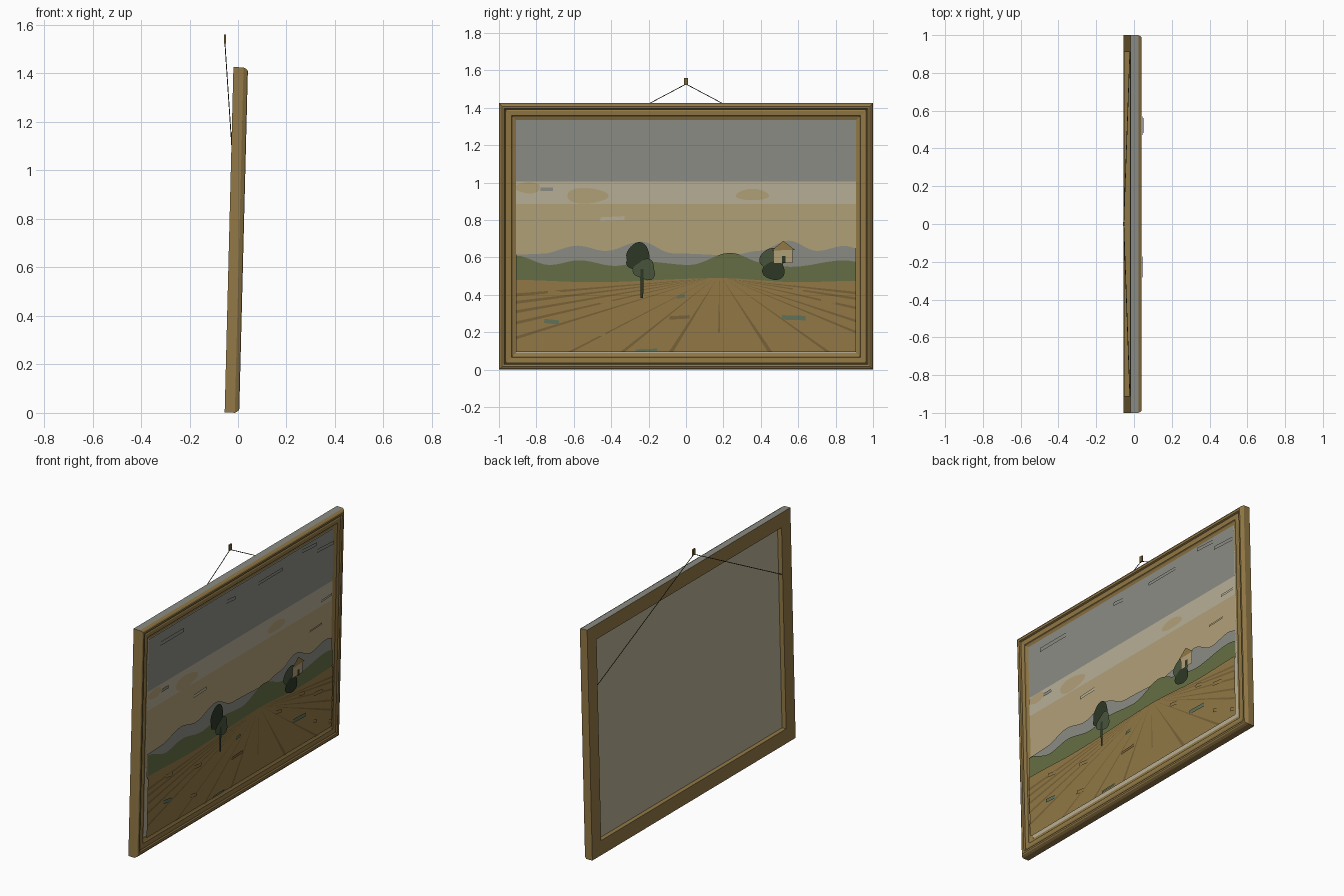
import bpy, bmesh, math
from mathutils import Matrix, Vector

if "Cube" in bpy.data.objects:
    bpy.data.objects.remove(bpy.data.objects["Cube"], do_unlink=True)


def material(name, *rgb):
    lin = [((c / 255 + 0.055) / 1.055) ** 2.4 for c in rgb] + [1]
    m = bpy.data.materials.new(name)
    m.use_nodes = True
    m.diffuse_color = lin
    m.node_tree.nodes["Principled BSDF"].inputs["Base Color"].default_value = lin
    return m


GOLD = material("ochre_gold", 146, 121, 70)
GREY = material("dusk_grey", 139, 140, 132)
PALE = material("pale_linen", 184, 175, 150)
TAN = material("warm_tan", 178, 161, 121)
GREEN = material("hill_green", 101, 111, 69)
DARK = material("dark_foliage", 46, 56, 39)
LEAF = material("leaf_green", 72, 84, 60)
BROWN = material("earth_brown", 122, 98, 56)
TEAL = material("grey_green", 98, 116, 90)

HEIGHT, RAIL, EDGE, LOW, HIGH = 1.425, 0.09, 0.91, 0.095, 1.335
# The picture leans forward from its foot; local x is depth from the back
LEAN = Matrix.Translation((-0.055, 0, 0.0015)) @ Matrix.Rotation(math.radians(1.45), 4, "Y")


def make(name, verts, faces, mats, matrix=LEAN):
    me = bpy.data.meshes.new(name)
    me.from_pydata(verts, [], faces)
    for m in mats:
        me.materials.append(m)
    ob = bpy.data.objects.new(name, me)
    ob.matrix_world = matrix
    bpy.context.collection.objects.link(ob)
    return ob


def box(name, lo, hi, mat, matrix=LEAN):
    verts = [(x, y, z) for x in (lo[0], hi[0]) for y in (lo[1], hi[1]) for z in (lo[2], hi[2])]
    faces = [(0, 1, 3, 2), (4, 6, 7, 5), (0, 4, 5, 1), (2, 3, 7, 6), (0, 2, 6, 4), (1, 5, 7, 3)]
    return make(name, verts, faces, [mat], matrix)


def plates(name, depth, outlines, mat):
    """Flat painted shapes at one depth, all facing the viewer side (+x)."""
    verts, faces = [], []
    for pts in outlines:
        area = sum(a[0] * b[1] - b[0] * a[1] for a, b in zip(pts, pts[1:] + pts[:1]))
        if area < 0:
            pts = pts[::-1]
        faces.append(range(len(verts), len(verts) + len(pts)))
        verts += [(depth, y, z) for y, z in pts]
    return make(name, verts, [tuple(f) for f in faces], [mat])


def band(z0, z1):
    return [(-EDGE, z0), (EDGE, z0), (EDGE, z1), (-EDGE, z1)]


def blob(y, z, ry, rz, wobble=0.06, n=24):
    out = []
    for i in range(n):
        a = math.tau * i / n
        r = 1 + wobble * math.sin(3 * a + y * 9)
        out.append((max(-EDGE, y + ry * r * math.cos(a)), z + rz * r * math.sin(a)))
    return out


def ridge(points, base, steps=6):
    """Rolling skyline eased between a few points, closed down to a base line."""
    line = []
    for (y0, z0), (y1, z1) in zip(points, points[1:]):
        for i in range(steps):
            t = i / steps
            line.append((y0 + (y1 - y0) * t, z0 + (z1 - z0) * (1 - math.cos(math.pi * t)) / 2))
    return line + [points[-1], (EDGE, base), (-EDGE, base)]


def stroke(y, z, w, h=0.022, slope=-0.008):
    return [(y, z), (y + w, z + slope), (y + w, z + slope + h), (y + 0.004, z + h)]


# Moulded frame: a profile (inset, depth) swept round four mitred corners
profile = [(0, 0), (0, 0.042), (0.008, 0.056), (0.016, 0.06), (0.028, 0.058), (0.034, 0.05),
           (0.042, 0.054), (0.066, 0.052), (0.072, 0.046), (RAIL, 0.04), (RAIL, 0)]
verts, faces, n = [], [], len(profile)
for sy, top in ((-1, 0), (1, 0), (1, 1), (-1, 1)):
    for u, d in profile:
        verts.append((d, sy * (1 - u), HEIGHT - u if top else u))
for c in range(4):
    e = (c + 1) % 4
    for i in range(n):
        j = (i + 1) % n
        faces.append((c * n + i, e * n + i, e * n + j, c * n + j))
frame = make("frame", verts, faces, [GOLD, GREY, BROWN])
bm = bmesh.new()
bm.from_mesh(frame.data)
bmesh.ops.recalc_face_normals(bm, faces=bm.faces)
bm.normal_update()
for f in bm.faces:
    if f.normal.z > 0.9 and f.calc_center_median().z > HEIGHT - 0.01:
        f.material_index = 1
    elif f.index % n in (4, 7):
        f.material_index = 2
bm.to_mesh(frame.data)
bm.free()

# Canvas board
box("canvas", (0.028, -0.912, 0.088), (0.038, 0.912, 1.337), PALE)

# Sky
plates("upper_sky", 0.044, [band(1.005, HIGH)], GREY)
plates("middle_sky", 0.044, [band(0.885, 1.005)], PALE)
plates("lower_sky", 0.044, [band(0.5, 0.885)], TAN)
plates("clouds", 0.048, [blob(-0.845, 0.973, 0.068, 0.03), blob(-0.53, 0.93, 0.11, 0.042),
                         blob(0.355, 0.935, 0.088, 0.03)], TAN)
plates("grey_sky_strokes", 0.05, [
    stroke(-0.8, 1.255, 0.23, 0.025, 0), stroke(-0.15, 1.27, 0.085), stroke(0.16, 1.265, 0.24, 0.02, 0),
    stroke(0.59, 1.3, 0.145), stroke(0.74, 1.245, 0.165), stroke(-0.78, 0.955, 0.07, 0.02, 0)], GREY)
plates("pale_sky_strokes", 0.05, [stroke(-0.46, 0.795, 0.13, 0.02, 0.006),
                                  stroke(0.79, 0.915, 0.11, 0.014, 0.004)], PALE)
plates("tan_sky_stroke", 0.05, [stroke(0.68, 0.768, 0.125, 0.012, 0.004)], TAN)

# Mountains, hills and field
plates("mountains", 0.05, [ridge([
    (-EDGE, 0.615), (-0.77, 0.62), (-0.58, 0.663), (-0.43, 0.635), (-0.24, 0.685), (-0.07, 0.622),
    (0.24, 0.612), (0.39, 0.635), (0.55, 0.69), (0.7, 0.635), (0.85, 0.662), (EDGE, 0.65)], 0.47)], GREY)
plates("hills", 0.055, [ridge([
    (-EDGE, 0.61), (-0.73, 0.56), (-0.57, 0.585), (-0.38, 0.555), (-0.22, 0.578), (0.02, 0.56),
    (0.235, 0.625), (0.42, 0.57), (0.56, 0.55), (0.85, 0.585), (EDGE, 0.578)], 0.46)], GREEN)
plates("field", 0.06, [ridge([(-EDGE, 0.48), (-0.5, 0.468), (0.18, 0.49), (0.6, 0.468), (EDGE, 0.475)],
                             LOW)], GOLD)

# Furrows fan out from one vanishing point
rows = []
for z in (0.4, 0.36, 0.31, 0.25, 0.17):
    rows.append([(0.12, 0.488), (-EDGE, z + 0.008), (-EDGE, z - 0.008)])
for z in (0.41, 0.38, 0.33, 0.26, 0.2):
    rows.append([(0.22, 0.486), (EDGE, z - 0.007), (EDGE, z + 0.007)])
for y in (-0.62, -0.34, -0.08, 0.45, 0.76):
    start = 0.17 + 0.05 * y
    rows.append([(start, 0.488), (y - 0.012, LOW), (y + 0.012, LOW)])
rows.append([(0.178, 0.488), (0.172, 0.2), (0.182, 0.2)])
plates("furrows", 0.063, rows, BROWN)

# Loose brush dabs on the field
plates("earth_dabs", 0.066, [stroke(y, z, w) for y, z, w in (
    (-0.74, 0.405, 0.07), (-0.46, 0.355, 0.07), (0.34, 0.39, 0.06), (0.57, 0.415, 0.055),
    (0.72, 0.36, 0.08), (0.72, 0.19, 0.03), (0.87, 0.13, 0.035), (-0.49, 0.185, 0.06))], GOLD)
plates("earth_dab_long", 0.066, [stroke(-0.09, 0.268, 0.11, 0.018, 0.006)], BROWN)
plates("green_dabs", 0.066, [stroke(0.51, 0.268, 0.13, 0.024, -0.004), stroke(-0.27, 0.097, 0.115, 0.012, 0.004),
                             stroke(-0.76, 0.25, 0.08), stroke(-0.05, 0.38, 0.045, 0.018, 0.006)], TEAL)

# Left tree
plates("left_tree_crown", 0.074, [blob(-0.255, 0.612, 0.062, 0.068)], DARK)
plates("left_tree_crown_low", 0.077, [blob(-0.27, 0.575, 0.048, 0.04)], DARK)
plates("left_tree_leaves", 0.085, [blob(-0.22, 0.535, 0.058, 0.055, 0.15)], LEAF)
plates("left_tree_trunk", 0.087, [[(-0.243, 0.385), (-0.229, 0.385), (-0.226, 0.54), (-0.244, 0.54)]], DARK)

# Right tree and cottage
plates("right_tree_crown", 0.078, [blob(0.46, 0.592, 0.065, 0.058)], LEAF)
plates("right_tree_base", 0.081, [blob(0.47, 0.53, 0.06, 0.05)], DARK)
plates("cottage_wall", 0.086, [[(0.47, 0.572), (0.57, 0.572), (0.57, 0.645), (0.47, 0.645)]], TAN)
plates("cottage_roof", 0.09, [[(0.458, 0.638), (0.582, 0.642), (0.52, 0.69)]], GOLD)
plates("cottage_door", 0.09, [[(0.513, 0.572), (0.533, 0.572), (0.533, 0.61), (0.513, 0.61)]], DARK)

# Wall hook and the hanging wire down to each side rail
box("wall_hook", (-0.058, -0.011, 1.523), (-0.05, 0.011, 1.56), BROWN, Matrix())
for side, label in ((-1, "right"), (1, "left")):
    a, b = Vector((-0.054, 0, 1.527)), Vector((-0.022, side * EDGE, 1.045))
    bpy.ops.mesh.primitive_cylinder_add(vertices=6, radius=0.002, depth=(b - a).length, location=(a + b) / 2)
    wire = bpy.context.object
    wire.name = label + "_hanging_wire"
    wire.rotation_euler = (b - a).to_track_quat("Z", "Y").to_euler()
    wire.data.materials.append(DARK)
